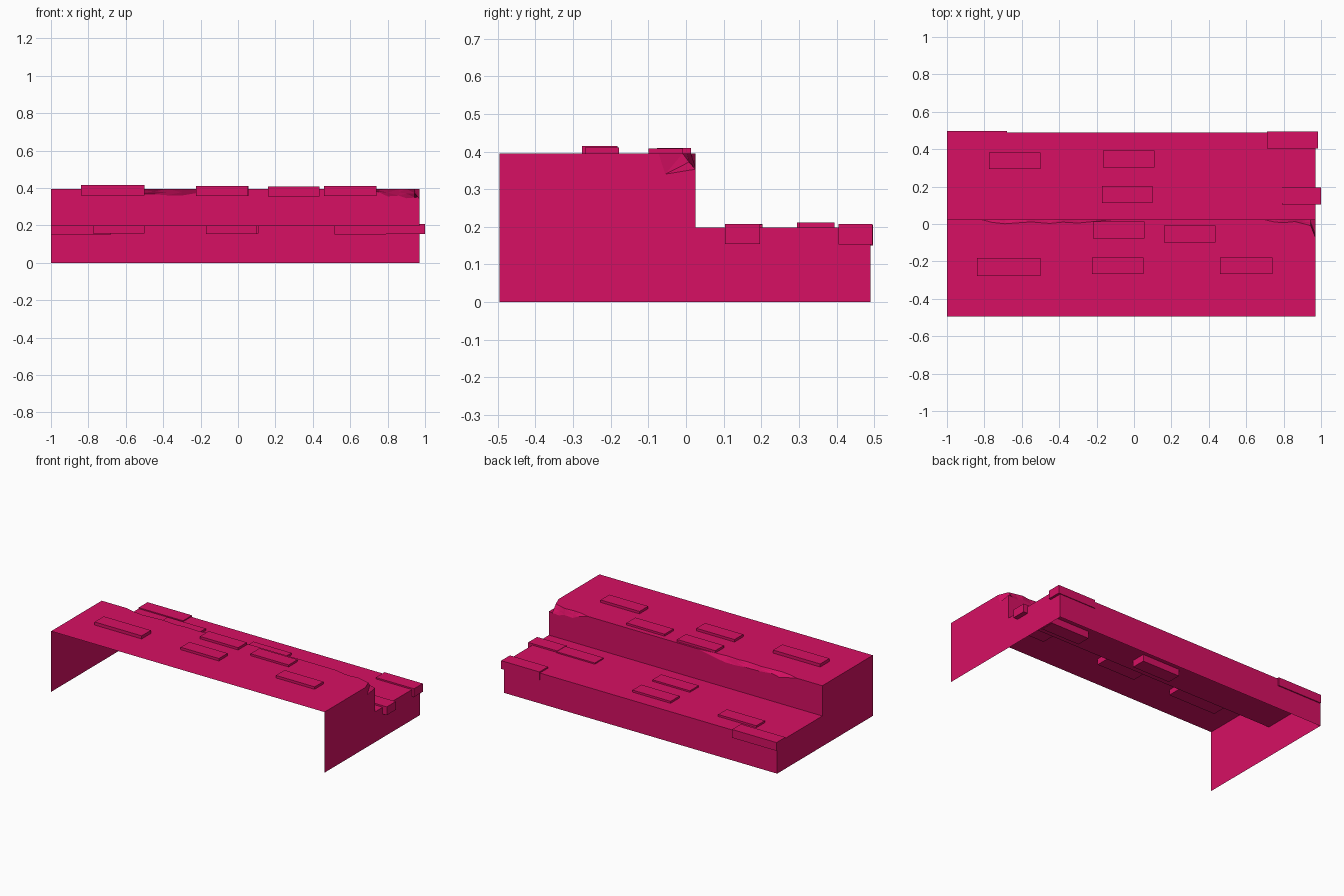
import bpy, bmesh
from mathutils import Matrix

if "Cube" in bpy.data.objects:
    bpy.data.objects.remove(bpy.data.objects["Cube"])

mat = bpy.data.materials.new("magenta")
mat.diffuse_color = (0.68, 0.005, 0.125, 1)
mat.use_nodes = True
mat.node_tree.nodes["Principled BSDF"].inputs["Base Color"].default_value = mat.diffuse_color


def finish(name, bm):
    me = bpy.data.meshes.new(name)
    bm.to_mesh(me)
    bm.free()
    me.materials.append(mat)
    ob = bpy.data.objects.new(name, me)
    bpy.context.collection.objects.link(ob)
    return ob


# Step dimensions: open at the front and underneath
X0, X1 = -1.0, 0.97
YF, YM, YB = -0.495, 0.025, 0.49
HI, LO = 0.395, 0.198

# Chipped riser edge: (x, depth into tread, drop down riser)
chips = [(X0, 0, 0), (-0.82, 0, 0), (-0.76, 0.016, 0.012), (-0.69, 0.024, 0.028),
         (-0.64, 0.020, 0.018), (-0.55, 0.014, 0.026), (-0.45, 0.022, 0.028),
         (-0.38, 0.015, 0.034), (-0.30, 0.020, 0.035), (-0.22, 0.012, 0.022),
         (-0.10, 0, 0), (0.69, 0, 0), (0.75, 0.014, 0.016), (0.80, 0.018, 0.040),
         (0.86, 0.012, 0.036), (0.90, 0.022, 0.050), (0.945, 0.034, 0.046),
         (X1, 0.098, 0.042)]

bm = bmesh.new()
rows = []
for x, dy, dz in chips:
    mid = (YM - dy / 2, HI - dz / 2)
    if x == X1:                       # deep hollow at the broken corner
        mid = (-0.055, 0.34)
    prof = [(YF, HI), (YM - dy, HI), mid, (YM, HI - dz), (YM, LO), (YB, LO), (YB, 0)]
    rows.append([bm.verts.new((x, y, z)) for y, z in prof])
for a, b in zip(rows, rows[1:]):
    for i in range(6):
        bm.faces.new((a[i], b[i], b[i + 1], a[i + 1]))
# End walls
for row, flip in ((rows[0], False), (rows[-1], True)):
    corner = bm.verts.new((row[0].co.x, YF, 0))
    loop = row + [corner]
    bm.faces.new(loop[::-1] if flip else loop)
bmesh.ops.remove_doubles(bm, verts=bm.verts, dist=0.0005)
for f in bm.faces:
    f.normal_update()
top = max(bm.faces, key=lambda f: f.calc_area() * abs(f.normal.z))
if top.normal.z < 0:
    bmesh.ops.reverse_faces(bm, faces=bm.faces)
bmesh.ops.triangulate(bm, faces=[f for f in bm.faces if len(f.verts) > 4 or
                                 0.1 < abs(f.normal.y) < 0.95])
finish("stair_shell", bm)

# Raised bricks set into the treads: x range, y range, top height
bricks = [
    (-0.84, -0.50, -0.277, -0.182, 0.415), (-0.225, 0.05, -0.268, -0.178, 0.411),
    (0.46, 0.74, -0.268, -0.178, 0.411), (-0.22, 0.055, -0.077, 0.013, 0.410),
    (0.16, 0.435, -0.10, -0.008, 0.408),
    (-1.0, -0.68, 0.405, 0.497, 0.205), (-0.775, -0.50, 0.295, 0.383, 0.211),
    (-0.165, 0.11, 0.302, 0.394, 0.211), (-0.17, 0.10, 0.112, 0.203, 0.208),
    (0.515, 0.79, 0.112, 0.203, 0.206), (0.79, 1.0, 0.104, 0.196, 0.208),
    (0.71, 0.985, 0.405, 0.495, 0.207)]
for n, (xa, xb, ya, yb, zt) in enumerate(bricks):
    bm = bmesh.new()
    bmesh.ops.create_cube(bm, size=1)
    bmesh.ops.scale(bm, vec=(xb - xa, yb - ya, 0.054), verts=bm.verts)
    bmesh.ops.translate(bm, vec=((xa + xb) / 2, (ya + yb) / 2, zt - 0.027), verts=bm.verts)
    finish(f"brick_{n + 1}", bm)
